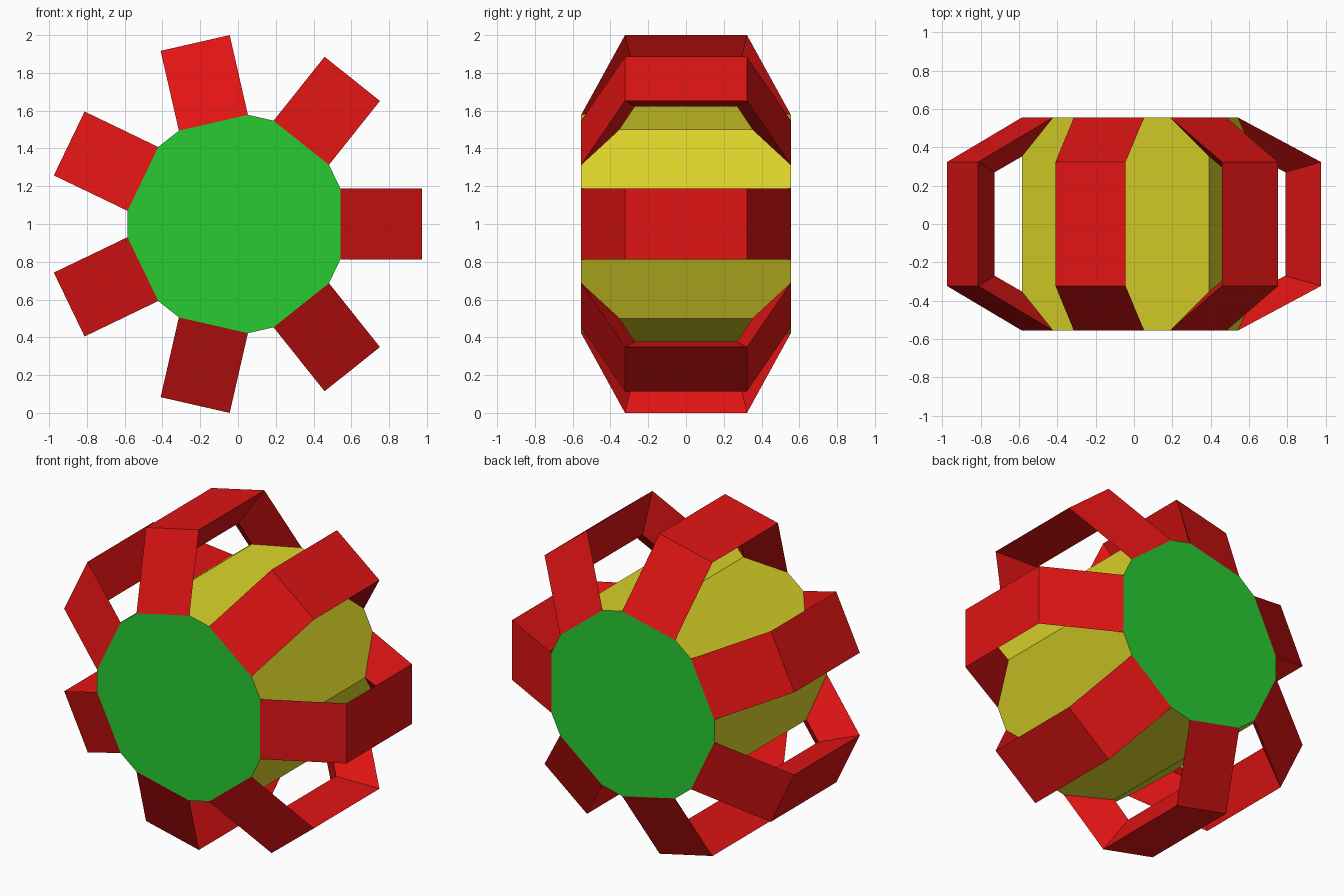
import bpy, bmesh, math
from mathutils import Vector, Matrix

if "Cube" in bpy.data.objects:
    bpy.data.objects.remove(bpy.data.objects["Cube"], do_unlink=True)

N = 7                         # handles around the drum
CENTRE = Vector((-0.008, 0, 1.0))
HALF_W = 0.1875               # half the handle width
BASE_R, BASE_Y = 0.55, 0.555  # where a handle leaves the end cap
RIM_R, RIM_Y = 0.64, 0.352    # where a handle's inner ridge meets the drum corner
OUT_R, OUT_Y = 0.983, 0.323   # outer bend
RIDGE_R, RIDGE_Y = 0.797, 0.27  # inner ridge bend


def material(name, rgb):
    m = bpy.data.materials.new(name)
    m.use_nodes = True
    m.diffuse_color = (*rgb, 1)
    bsdf = next(n for n in m.node_tree.nodes if n.type == 'BSDF_PRINCIPLED')
    bsdf.inputs["Base Color"].default_value = (*rgb, 1)
    return m


red = material("red", (0.75, 0.007, 0.007))
yellow = material("yellow", (0.70, 0.65, 0.022))
green = material("green", (0.022, 0.60, 0.032))


def finish(name, bm, mats):
    bmesh.ops.recalc_face_normals(bm, faces=bm.faces)
    me = bpy.data.meshes.new(name)
    bm.to_mesh(me)
    bm.free()
    for m in mats:
        me.materials.append(m)
    ob = bpy.data.objects.new(name, me)
    bpy.context.collection.objects.link(ob)
    return ob


def place(r, side, y, angle):
    """Point at radius r and sideways offset, turned about the y axis."""
    c, s = math.cos(angle), math.sin(angle)
    return CENTRE + Vector((r * c - side * s, y, r * s + side * c))


# Drum: seven-sided prism with clipped corners and green end caps
bm = bmesh.new()
ends = {1: [], -1: []}
tips = {1: [], -1: []}
for i in range(N):
    a = math.tau * i / N
    for e in (1, -1):
        for side in (-HALF_W, HALF_W):
            ends[e].append(bm.verts.new(place(BASE_R, side, e * BASE_Y, a)))
        tips[e].append(bm.verts.new(place(RIM_R, 0, e * RIM_Y, a)))
for e in (1, -1):
    bm.faces.new(ends[e]).material_index = 1
for i in range(N):
    j = (i + 1) % N
    for e in (1, -1):         # clipped corner under each handle
        bm.faces.new((ends[e][2 * i], ends[e][2 * i + 1], tips[e][i]))
    bm.faces.new((ends[1][2 * i + 1], ends[1][2 * j], tips[1][j],
                  tips[-1][j], ends[-1][2 * j], ends[-1][2 * i + 1], tips[-1][i], tips[1][i]))
finish("drum", bm, [yellow, green])

# Handles: triangular bars bent from one cap edge to the other
stations = [(BASE_R, BASE_Y, RIM_R, RIM_Y), (OUT_R, OUT_Y, RIDGE_R, RIDGE_Y)]
stations += [(r, -y, ri, -yi) for r, y, ri, yi in reversed(stations)]
for i in range(N):
    a = math.tau * i / N
    bm = bmesh.new()
    rings = [[bm.verts.new(place(r, -HALF_W, y, a)),
              bm.verts.new(place(r, HALF_W, y, a)),
              bm.verts.new(place(ri, 0, yi, a))] for r, y, ri, yi in stations]
    for p, q in zip(rings, rings[1:]):
        for k in range(3):
            n = (k + 1) % 3
            bm.faces.new((p[k], p[n], q[n], q[k]))
    bm.faces.new(rings[0])
    bm.faces.new(rings[-1])
    finish(f"handle_{i + 1}", bm, [red])
